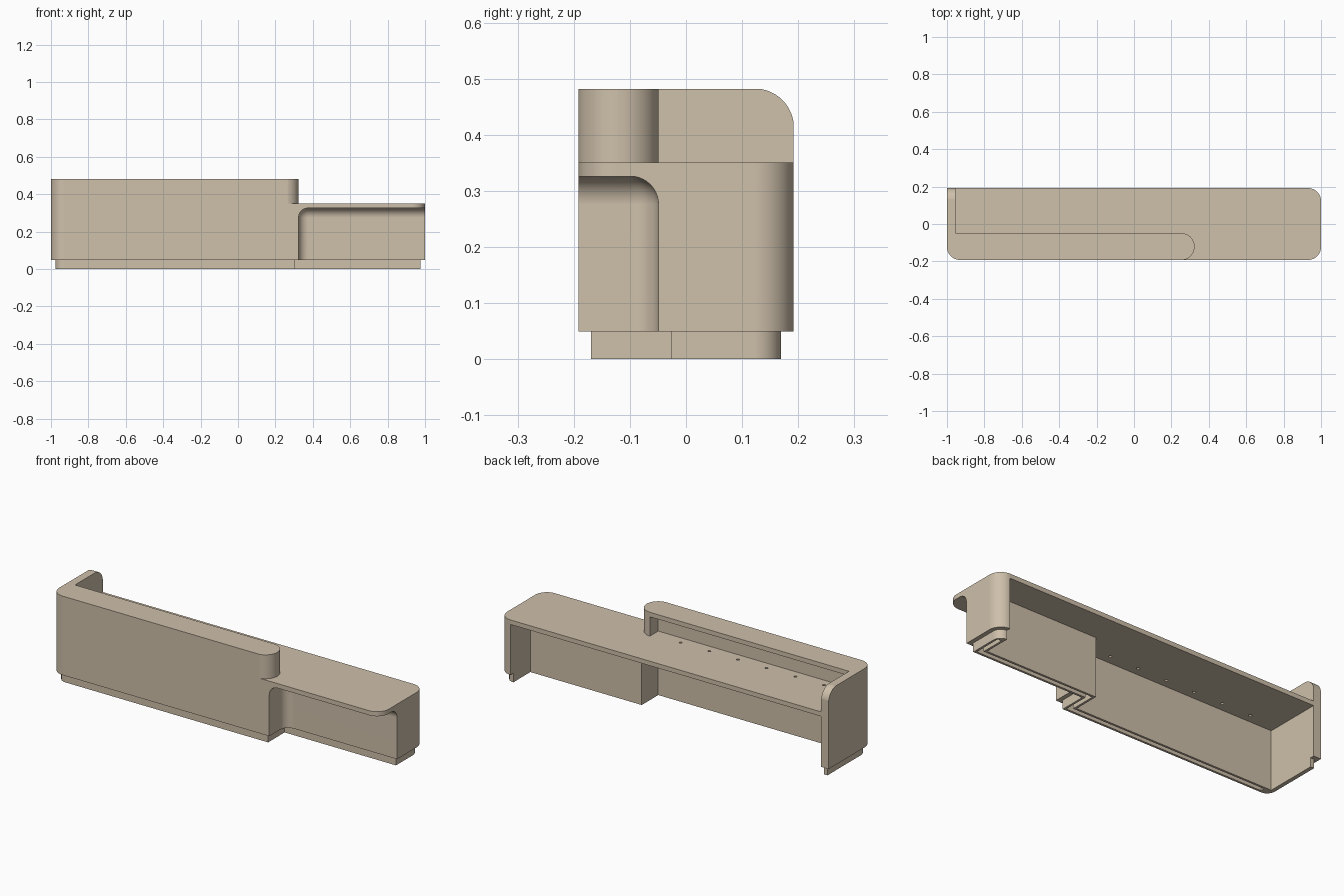
import bpy, bmesh, math
from mathutils import Vector, Matrix

if "Cube" in bpy.data.objects:
    bpy.data.objects.remove(bpy.data.objects["Cube"], do_unlink=True)

# Main dimensions
HALF, DEPTH = 1.0, 0.192            # half length, half depth
PLINTH, DESK, TOP = 0.049, 0.351, 0.482
WALL, PANEL = 0.07, 0.045           # general walls, thinner right end panel
SLAB, INSET = 0.025, 0.023
STEP_X, STEP_Y = 0.324, -0.049      # end of the tall front, face of the recess
R = 0.07                            # outer corner radius

taupe = bpy.data.materials.new("warm taupe")
taupe.use_nodes = True
COLOUR = (0.62, 0.525, 0.405, 1)
taupe.diffuse_color = COLOUR
taupe.node_tree.nodes["Principled BSDF"].inputs["Base Color"].default_value = COLOUR


def link(name, bm):
    bmesh.ops.recalc_face_normals(bm, faces=bm.faces)
    mesh = bpy.data.meshes.new(name)
    bm.to_mesh(mesh)
    bm.free()
    mesh.materials.append(taupe)
    obj = bpy.data.objects.new(name, mesh)
    bpy.context.collection.objects.link(obj)
    return obj


def prism(name, corners, low, high, turn=Matrix(), steps=14):
    """Extrude an outline of right-angled (x, y, radius) corners."""
    bm = bmesh.new()
    points = []
    for i, (x, y, r) in enumerate(corners):
        p = Vector((x, y, low))
        if not r:
            points.append(p)
            continue
        before = Vector((*corners[i - 1][:2], low))
        after = Vector((*corners[(i + 1) % len(corners)][:2], low))
        u, v = (before - p).normalized(), (after - p).normalized()
        for k in range(steps + 1):
            a = math.pi / 2 * k / steps
            points.append(p + r * (u + v) - r * (v * math.cos(a) + u * math.sin(a)))
    face = bm.faces.new([bm.verts.new(p) for p in points])
    new = bmesh.ops.extrude_face_region(bm, geom=[face])["geom"]
    bmesh.ops.translate(bm, vec=(0, 0, high - low),
                        verts=[g for g in new if isinstance(g, bmesh.types.BMVert)])
    bmesh.ops.transform(bm, matrix=turn, verts=bm.verts)
    return link(name, bm)


def box(name, x0, x1, y0, y1, z0, z1):
    return prism(name, [(x0, y0, 0), (x1, y0, 0), (x1, y1, 0), (x0, y1, 0)], z0, z1)


def stepped_line(start, end, d):
    """Corners of the stepped front, moved inwards by d, from right end to left back."""
    return [(start, -DEPTH + d, 0), (STEP_X - d, -DEPTH + d, 0),
            (STEP_X - d, STEP_Y + d, 0), (HALF - d, STEP_Y + d, 0), (HALF - d, end, 0)]


def cut(target, cutter, keep=False):
    mod = target.modifiers.new("cut", "BOOLEAN")
    mod.operation, mod.solver, mod.object = "DIFFERENCE", "EXACT", cutter
    bpy.context.view_layer.objects.active = target
    bpy.ops.object.modifier_apply(modifier=mod.name)
    if not keep:
        bpy.data.objects.remove(cutter, do_unlink=True)


def finish(obj):
    bpy.ops.object.select_all(action="DESELECT")
    obj.select_set(True)
    bpy.context.view_layer.objects.active = obj
    bpy.ops.object.shade_smooth_by_angle(angle=math.radians(30))
    mod = obj.modifiers.new("even shading", "WEIGHTED_NORMAL")
    mod.keep_sharp = True


# Desk body: full-height block with three rounded corners
desk = prism("desk_body", [(-HALF, -DEPTH, R), (HALF, -DEPTH, R),
                           (HALF, DEPTH, R), (-HALF, DEPTH, 0)], PLINTH, TOP)

# Plinth: inset outline that follows the step in the front
edge = HALF - INSET
plinth = prism("plinth", [(-edge, -DEPTH + INSET, R - INSET),
                          *stepped_line(-edge, 0, INSET)[1:4],
                          (edge, DEPTH - INSET, R - INSET),
                          (-edge, DEPTH - INSET, 0)], 0, PLINTH)

# Space above the work surface, leaving the raised counter with its round end
r_end = (STEP_Y + DEPTH) / 2 + 0.0005
cut(desk, prism("upper_cutter", [(-HALF + PANEL, 1, 0), (-HALF + PANEL, STEP_Y, 0),
                                 (STEP_X, STEP_Y, r_end),
                                 (STEP_X, STEP_Y - 2 * r_end, r_end),
                                 (0.2, STEP_Y - 2 * r_end, 0),
                                 (0.2, -1, 0), (2, -1, 0), (2, 1, 0)], DESK, 1))

# Rounded upper back corner of the end panel (outline in y, z swept along x)
along_x = Matrix(((0, 0, 1, 0), (1, 0, 0, 0), (0, 1, 0, 0), (0, 0, 0, 1)))
arc = [(DEPTH - R + (R + 0.0005) * math.cos(a), TOP - R + (R + 0.0005) * math.sin(a), 0)
       for a in (math.pi / 2 * k / 14 for k in range(15))]
cut(desk, prism("corner_cutter", arc + [(DEPTH - R, 1, 0), (1, 1, 0), (1, TOP - R, 0)],
                -1.1, -0.9, along_x))

# Knee recess in the low front, with coved inner edges
recess = box("recess_cutter", STEP_X, 1.3, -0.5, STEP_Y, -0.1, DESK - SLAB)
bm = bmesh.new()
bm.from_mesh(recess.data)
inner = min(bm.verts, key=lambda v: (v.co - Vector((STEP_X, STEP_Y, DESK - SLAB))).length)
bmesh.ops.bevel(bm, geom=list(inner.link_edges), offset=0.05, offset_type="OFFSET",
                segments=10, profile=0.5, affect="EDGES")
bm.to_mesh(recess.data)
bm.free()
cut(desk, recess)

# Hollow staff side under the work surface, shared by body and plinth
side = HALF - PANEL
hollow = prism("hollow_cutter", [*stepped_line(-side, 1, WALL), (-side, 1, 0)],
               -0.1, DESK - SLAB)
cut(plinth, hollow, keep=True)
cut(desk, hollow)

# Groove along the underside of the plinth
rear = DEPTH - 0.05
cut(plinth, prism("groove_cutter", stepped_line(-0.92, rear, 0.035)
                  + stepped_line(-0.92, rear, 0.058)[::-1], -0.1, PLINTH + 0.01))

# Open shelf under the raised counter
cut(desk, box("shelf_cutter", -side, STEP_X - WALL, -DEPTH + WALL, 0.05, DESK, TOP - SLAB))

# Row of cable holes through the work surface
for i in range(6):
    bm = bmesh.new()
    bmesh.ops.create_cone(bm, cap_ends=True, segments=16, radius1=0.008, radius2=0.008,
                          depth=0.08, matrix=Matrix.Translation(
                              (-0.785 + 0.174 * i, -0.075, DESK - SLAB / 2)))
    cut(desk, link("hole_cutter", bm))

finish(desk)
finish(plinth)
